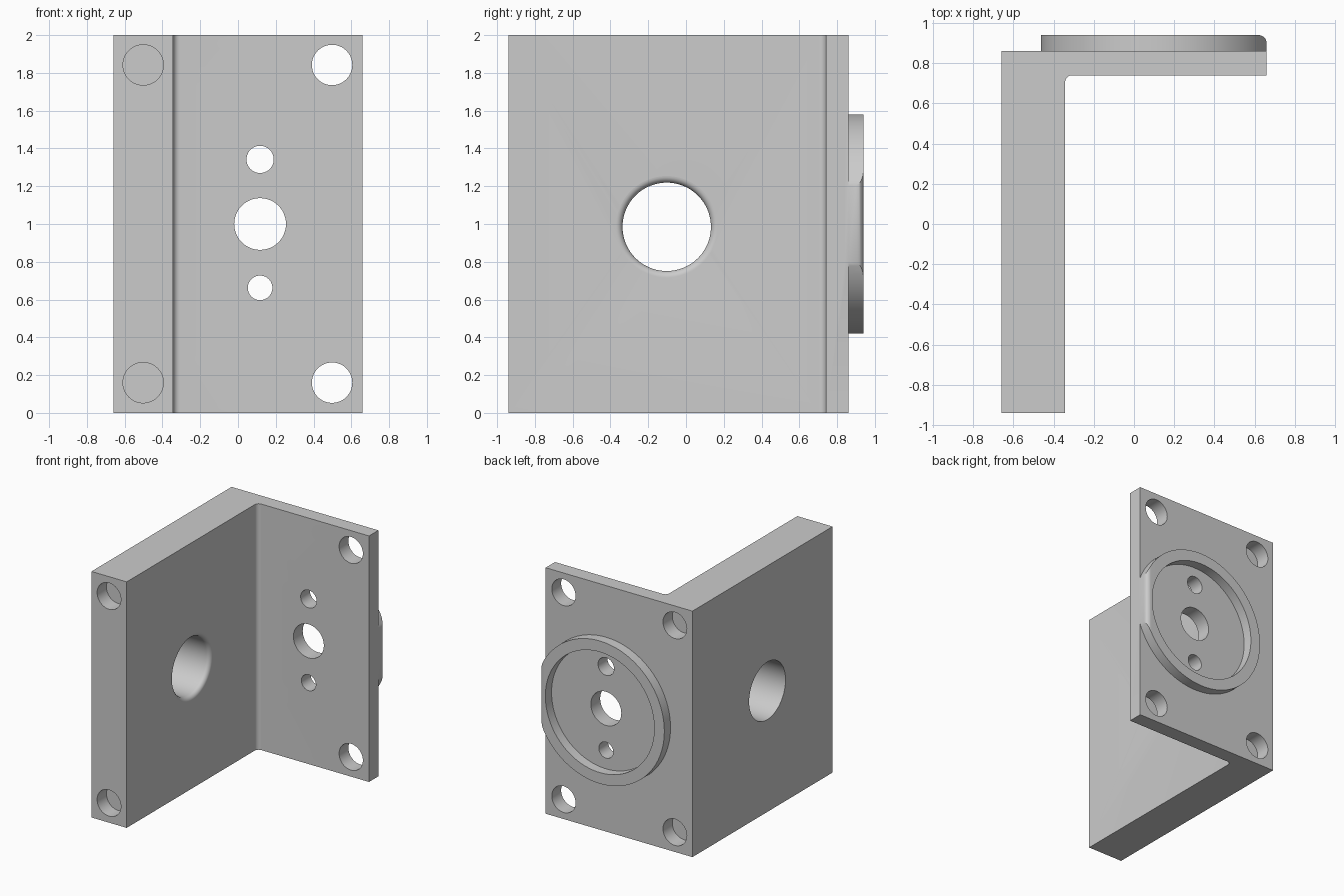
import bpy, bmesh, math
from mathutils import Vector

if "Cube" in bpy.data.objects:
    bpy.data.objects.remove(bpy.data.objects["Cube"])

grey = bpy.data.materials.new("machined grey")
grey.diffuse_color = (0.6, 0.6, 0.6, 1)
grey.use_nodes = True
grey.node_tree.nodes["Principled BSDF"].inputs["Base Color"].default_value = grey.diffuse_color


def finish(name, bm):
    bmesh.ops.recalc_face_normals(bm, faces=bm.faces)
    mesh = bpy.data.meshes.new(name)
    bm.to_mesh(mesh)
    bm.free()
    ob = bpy.data.objects.new(name, mesh)
    bpy.context.collection.objects.link(ob)
    mesh.materials.append(grey)
    return ob


def extrude_z(name, outline, z0, z1):
    """Prism from an XY outline."""
    bm = bmesh.new()
    face = bm.faces.new([bm.verts.new((x, y, z0)) for x, y in outline])
    top = bmesh.ops.extrude_face_region(bm, geom=[face])["geom"]
    bmesh.ops.translate(bm, vec=(0, 0, z1 - z0),
                        verts=[v for v in top if isinstance(v, bmesh.types.BMVert)])
    return finish(name, bm)


def lathe(name, profile, origin, axis, n=64):
    """Solid of revolution; profile is (radius, distance along axis)."""
    bm = bmesh.new()
    rot = Vector((0, 0, 1)).rotation_difference(Vector(axis))
    rings = []
    for r, t in profile:
        rings.append([bm.verts.new(rot @ Vector((r * math.cos(2 * math.pi * i / n),
                                                 r * math.sin(2 * math.pi * i / n), t))
                                   + Vector(origin)) for i in range(n)])
    for a, b in zip(rings, rings[1:]):
        for i in range(n):
            j = (i + 1) % n
            bm.faces.new((a[i], a[j], b[j], b[i]))
    bm.faces.new(rings[0])
    bm.faces.new(rings[-1])
    return finish(name, bm)


def arc(cx, cy, r, a0, a1, n=8):
    return [(cx + r * math.cos(math.radians(a0 + (a1 - a0) * i / n)),
             cy + r * math.sin(math.radians(a0 + (a1 - a0) * i / n))) for i in range(n + 1)]


def combine(ob, tool, op):
    mod = ob.modifiers.new("cut", 'BOOLEAN')
    mod.operation, mod.object, mod.solver = op, tool, 'EXACT'
    bpy.context.view_layer.objects.active = ob
    bpy.ops.object.modifier_apply(modifier=mod.name)
    bpy.data.objects.remove(tool)


def drill(ob, x, z, r, y0, y1):
    combine(ob, lathe("drill", [(r, 0), (r, y1 - y0)], (x, y0, z), (0, 1, 0), 48), 'DIFFERENCE')


# L-shaped bracket with a filleted inner corner
F = 0.035
bracket = extrude_z("bracket",
                    [(-0.66, -0.94), (-0.343, -0.94)]
                    + arc(-0.343 + F, 0.74 - F, F, 180, 90)
                    + [(0.66, 0.74), (0.66, 0.86), (-0.66, 0.86)], 0, 2)

# Raised locating ring, trimmed flush with the flange edge and rounded there
CX = 0.117
ring = lathe("ring", [(0.58, 0), (0.58, 0.10)], (CX, 0.84, 1), (0, 1, 0), 128)
trim = extrude_z("trim", [(-0.8, 0.8), (0.66, 0.8)] + arc(0.62, 0.90, 0.04, 0, 90)
                 + [(-0.8, 0.94)], 0.2, 1.8)
combine(ring, trim, 'INTERSECT')
combine(bracket, ring, 'UNION')
pocket = lathe("pocket", [(0.49, 0), (0.49, 0.2)], (CX, 0.86, 1), (0, 1, 0), 128)
combine(bracket, pocket, 'DIFFERENCE')

# Centre hole and its two smaller neighbours
for z, r in ((1, 0.137), (1.342, 0.072), (0.662, 0.065)):
    drill(bracket, CX, z, r, 0.6, 1.1)

# Corner holes: through the flange on the right, blind on the thick leg
for z in (0.16, 1.842):
    drill(bracket, 0.498, z, 0.107, 0.6, 1.1)
    drill(bracket, -0.502, z, 0.107, 0.74, 1.1)
    drill(bracket, -0.502, z, 0.107, -1.1, -0.82)

# Side bore with a rounded mouth on the inner face
R, B = 0.234, 0.035
mouth = [(R + B - B * math.cos(a), -0.343 - B + B * math.sin(a))
         for a in (math.radians(90 * i / 8) for i in range(9))]
bore = lathe("bore", [(R, -0.8)] + mouth + [(R + B, -0.2)], (0, -0.102, 0.985), (1, 0, 0), 96)
combine(bracket, bore, 'DIFFERENCE')

# Smooth the curved walls, keep edges crisp
bpy.ops.object.select_all(action='DESELECT')
bracket.select_set(True)
bpy.context.view_layer.objects.active = bracket
bpy.ops.object.shade_smooth_by_angle(angle=math.radians(30))
